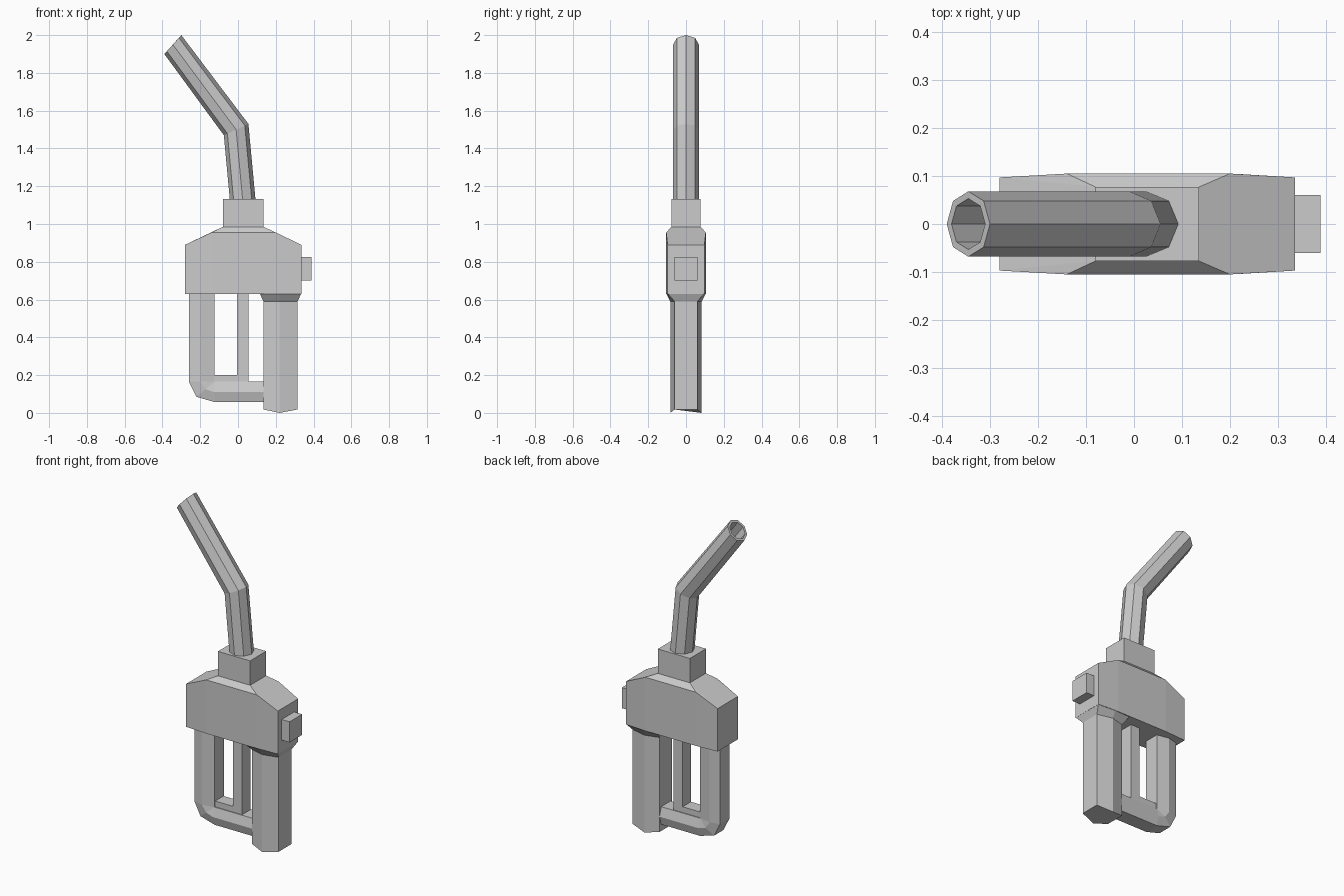
import bpy, bmesh
from math import cos, sin, pi
from mathutils import Vector

if "Cube" in bpy.data.objects:
    bpy.data.objects.remove(bpy.data.objects["Cube"])


def finish(bm, name):
    bmesh.ops.recalc_face_normals(bm, faces=bm.faces)
    me = bpy.data.meshes.new(name)
    bm.to_mesh(me)
    bm.free()
    ob = bpy.data.objects.new(name, me)
    bpy.context.collection.objects.link(ob)
    return ob


def loft(name, rings):
    """Skin a list of equal-length point rings and cap both ends."""
    bm = bmesh.new()
    vs = [[bm.verts.new(p) for p in r] for r in rings]
    n = len(vs[0])
    for a, b in zip(vs, vs[1:]):
        for i in range(n):
            j = (i + 1) % n
            bm.faces.new((a[i], a[j], b[j], b[i]))
    bm.faces.new(vs[0])
    bm.faces.new(vs[-1])
    bmesh.ops.remove_doubles(bm, verts=bm.verts, dist=1e-4)
    return finish(bm, name)


def mirrored(half):
    """Close a half ring of (x, y, z) across the y = 0 plane."""
    return half + [(x, -y, z) for x, y, z in reversed(half)]


def box(name, x0, x1, y, z0, z1):
    return loft(name, [mirrored([(x0, y, z), (x1, y, z)]) for z in (z0, z1)])


# Main body: convex block with sloped shoulders
half = [(-.28, .097, .63), (-.14, .105, .63), (.2, .105, .63), (.335, .097, .63),
        (-.28, .097, .89), (.335, .097, .89), (-.14, .105, .955), (.2, .105, .955),
        (-.08, .077, .985), (.135, .077, .985)]
bm = bmesh.new()
for p in mirrored(half):
    bm.verts.new(p)
bmesh.ops.convex_hull(bm, input=bm.verts)
bmesh.ops.dissolve_limit(bm, angle_limit=.03, verts=bm.verts, edges=bm.edges)
finish(bm, "body")

# Collar and rear button
box("collar", -.08, .135, .077, .985, 1.133)
box("button", .335, .388, .06, .70, .825)

# Handle: flared neck under the body, six-sided grip, pointed underside
loft("handle", [
    mirrored([(.115, .1, .632), (.22, .104, .632), (.335, .097, .632)]),
    mirrored([(.135, .06, .59), (.22, .083, .59), (.315, .06, .59)]),
    mirrored([(.135, .06, .018), (.22, .083, 0), (.315, .06, .018)])])

# Guard: six-sided bar running down and across to the handle
stations = [((-.26, .63), (-.2, .63), (-.125, .63)),
            ((-.26, .165), (-.2, .165), (-.125, .165)),
            ((-.22, .085), (-.172, .125), (-.125, .165)),
            ((-.125, .058), (-.125, .11), (-.125, .165)),
            ((.14, .058), (.14, .11), (.14, .165))]
loft("guard", [mirrored([(x, y, z) for (x, z), y in zip(s, (.045, .06, .045))])
               for s in stations])

# Trigger: L-shaped lever standing on the guard
outline = [(-.125, .165), (.055, .165), (.055, .63), (-.005, .63), (-.005, .2), (-.125, .2)]
loft("trigger", [[(x, y, z) for x, z in outline] for y in (-.04, .04)])

# Spout: bent eight-sided tube with a hollow tip
def octagon(c, h, ry):
    return [(c[0] + h[0] * cos(a), ry * sin(a), c[1] + h[1] * cos(a))
            for a in (i * pi / 4 for i in range(8))]


loft("spout", [octagon((.025, 1.125), (.068, 0), .068),
               octagon((-.01, 1.5), (.065, .03), .068),
               octagon((-.345, 1.95), (.045, .05), .068),
               octagon((-.345, 1.95), (.035, .039), .053),
               octagon((-.166, 1.71), (.035, .039), .053)])
